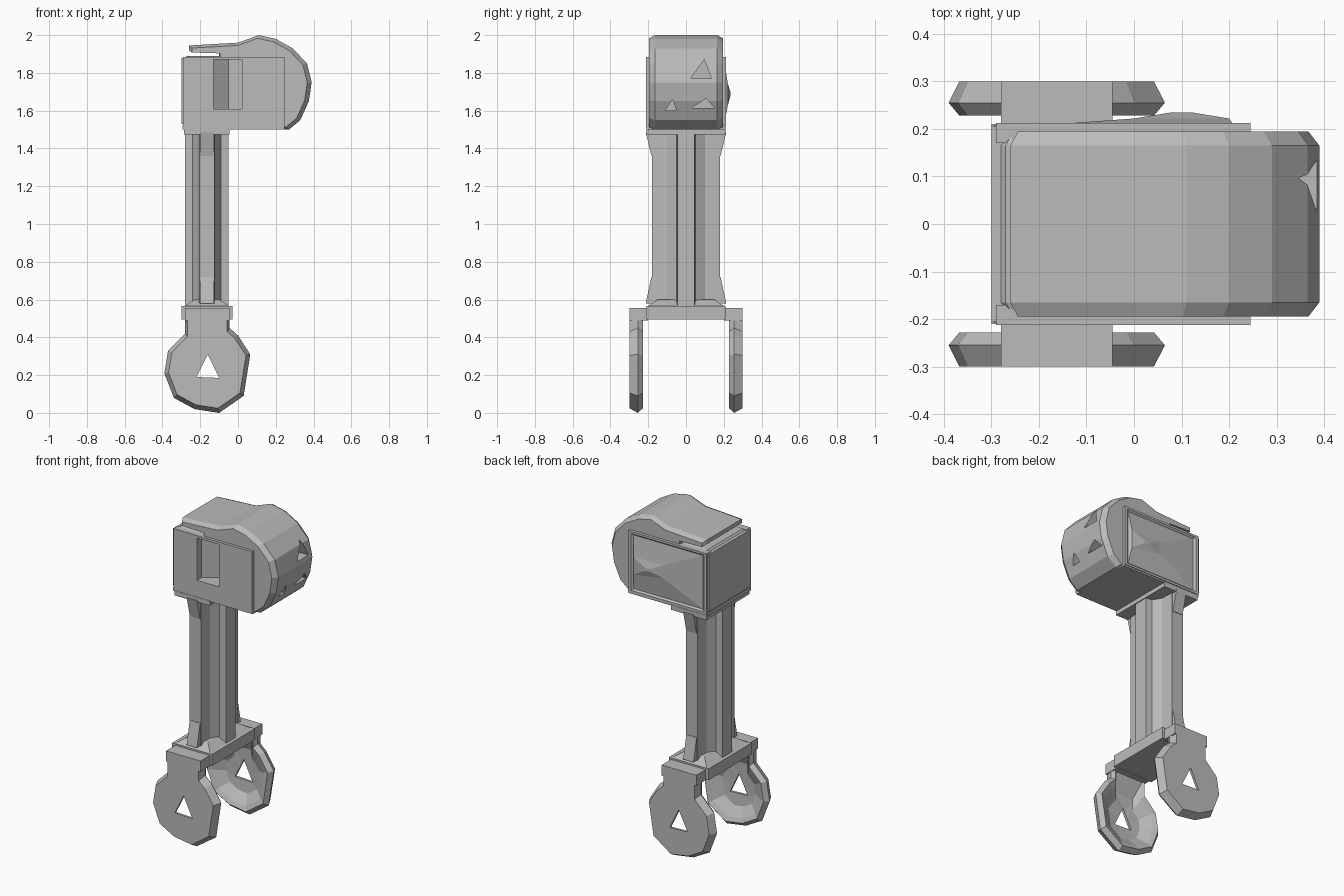
import bpy, bmesh, math
from mathutils import Vector

if "Cube" in bpy.data.objects:
    bpy.data.objects.remove(bpy.data.objects["Cube"])

grey = bpy.data.materials.new("light_grey")
grey.use_nodes = True
grey.diffuse_color = (0.5, 0.5, 0.5, 1)
grey.node_tree.nodes["Principled BSDF"].inputs["Base Color"].default_value = (0.5, 0.5, 0.5, 1)


def loft(name, loops, ring=False):
    """Skin equal-length point loops; cap the ends, or close into a ring."""
    bm = bmesh.new()
    rows = [[bm.verts.new(p) for p in loop] for loop in loops]
    pairs = list(zip(rows, rows[1:]))
    if ring:
        pairs.append((rows[-1], rows[0]))
    else:
        bm.faces.new(rows[0])
        bm.faces.new(rows[-1])
    n = len(rows[0])
    for a, b in pairs:
        for i in range(n):
            j = (i + 1) % n
            bm.faces.new((a[i], a[j], b[j], b[i]))
    bmesh.ops.recalc_face_normals(bm, faces=bm.faces)
    mesh = bpy.data.meshes.new(name)
    bm.to_mesh(mesh)
    bm.free()
    mesh.materials.append(grey)
    ob = bpy.data.objects.new(name, mesh)
    bpy.context.collection.objects.link(ob)
    return ob


def slab(name, xs, ys, zs, inset=0.0):
    """Box, its top narrowed by the inset."""
    def rect(z, i):
        return [(xs[0] + i, ys[0] + i, z), (xs[1] - i, ys[0] + i, z),
                (xs[1] - i, ys[1] - i, z), (xs[0] + i, ys[1] - i, z)]
    return loft(name, [rect(zs[0], 0), rect(zs[1], inset)])


def cut(target, cutter):
    cutter.hide_render = True
    cutter.hide_viewport = True
    cutter.display_type = 'WIRE'
    mod = target.modifiers.new("cut", 'BOOLEAN')
    mod.operation = 'DIFFERENCE'
    mod.solver = 'EXACT'
    mod.object = cutter


def side_loop(profile, y, s=1.0, cx=0.0, cz=0.0):
    return [(cx + (x - cx) * s, y, cz + (z - cz) * s) for x, z in profile]


# Head housing: rounded nose, overhanging top cover above a slot
head_profile = [(-0.29, 1.5), (0.27, 1.5), (0.33, 1.55), (0.375, 1.65), (0.39, 1.75),
                (0.365, 1.85), (0.29, 1.93), (0.2, 1.98), (0.11, 2.0), (0.0, 1.96),
                (-0.26, 1.945), (-0.26, 1.92), (-0.1, 1.915), (-0.1, 1.89),
                (-0.27, 1.89), (-0.29, 1.87)]
head = loft("head_housing", [side_loop(head_profile, y, s, 0, 1.72)
                             for y, s in ((-0.195, 0.94), (-0.165, 1), (0.165, 1), (0.195, 0.94))])

# Triangular openings in the nose and the underside
for k, (y, z, w, h) in enumerate([(0.08, 1.82, 0.055, 0.05), (-0.08, 1.63, 0.03, 0.03),
                                  (0.09, 1.64, 0.06, 0.025)]):
    tri = [(y - w, z - h), (y + w, z - h), (y + w * 0.3, z + h)]
    cut(head, loft("nose_cutter", [[(x, a, b) for a, b in tri] for x in (0.27, 0.5)]))
cut(head, loft("underside_cutter", [[(0.14, -0.04, z), (0.22, 0.0, z), (0.14, 0.03, z)]
                                    for z in (1.4, 1.55)]))

# Front side panel with a window, and the recess behind it
front_panel = slab("front_panel", (-0.29, 0.245), (-0.213, -0.17), (1.51, 1.885))
window = loft("window_cutter", [[(-0.13, -0.3, z), (0.02, -0.3, z), (0.02, -0.11, z),
                                 (-0.05, -0.11, z), (-0.13, -0.17, z)] for z in (1.61, 1.87)])
cut(front_panel, window)
cut(head, window)

# Back side panel swelling to an off-centre ridge
panel = [(-0.29, 1.51), (0.245, 1.51), (0.245, 1.885), (-0.29, 1.885)]
swell = [(0.0, 1.66), (0.2, 1.63), (0.2, 1.74), (0.0, 1.74)]
rim = side_loop(panel, 0.213, 0.93, -0.02, 1.7)
loft("back_panel", [side_loop(panel, 0.17), side_loop(panel, 0.213), rim,
                    side_loop(panel, 0.203, 0.88, -0.02, 1.7), side_loop(swell, 0.222),
                    side_loop(swell, 0.235, 0.2, 0.1, 1.69)])

# Rear end plate and base strip
slab("rear_plate", (-0.3, -0.26), (-0.205, 0.205), (1.53, 1.88))
slab("base_strip", (-0.295, 0.245), (-0.208, 0.208), (1.5, 1.522))

# Cross-shaped column
CX = -0.165
quarter = [(0.115, 0.045), (0.075, 0.05), (0.045, 0.1), (0.04, 0.18)]
section = []
for sx, sy in ((1, 1), (-1, 1), (-1, -1), (1, -1)):
    pts = quarter if sx * sy > 0 else quarter[::-1]
    section += [(CX + sx * x, sy * y) for x, y in pts]
loft("column", [[(x, y, z) for x, y in section] for z in (0.55, 1.51)])

# Collars at both ends of the column
slab("top_collar", (-0.285, -0.045), (-0.21, 0.21), (1.475, 1.505))
slab("bottom_collar", (-0.29, -0.04), (-0.21, 0.21), (0.56, 0.6), 0.06)
slab("fork_plate", (-0.30, -0.03), (-0.21, 0.21), (0.495, 0.565))

# Wedge braces and the two fork arms
arm = [(-0.045, 0.55), (-0.28, 0.55), (-0.28, 0.42), (-0.37, 0.33), (-0.39, 0.21),
       (-0.34, 0.08), (-0.23, 0.02), (-0.1, 0.0), (0.03, 0.09), (0.065, 0.31),
       (0.0, 0.41), (-0.045, 0.45)]
# Triangular pin hole resampled to the outline's point count
corners = [Vector((-0.16, 0.31)), Vector((-0.22, 0.19)), Vector((-0.1, 0.185))]
hole = [corners[i].lerp(corners[(i + 1) % 3], t / 4) for i in range(3) for t in range(4)]
for side, s in (("front", -1), ("back", 1)):
    for end, za, zb in (("upper", 1.485, 1.36), ("lower", 0.58, 0.72)):
        loft(f"{side}_{end}_brace", [[(x, s * 0.15, za), (x, s * 0.213, za), (x, s * 0.183, zb),
                                      (x, s * 0.15, zb)] for x in (CX - 0.035, CX + 0.035)])
    loft(f"{side}_fork_arm", [
        side_loop(hole, s * 0.3),
        side_loop(arm, s * 0.3, 0.9, CX, 0.25),
        side_loop(arm, s * 0.255, 1, CX, 0.22),
        side_loop(arm, s * 0.228, 0.9, CX, 0.25),
        side_loop(arm, s * 0.24, 0.78, CX, 0.24),
        side_loop(arm, s * 0.28, 0.5, CX, 0.22),
        side_loop(hole, s * 0.285)], ring=True)
    # Tab bridging the arm to the fork plate
    slab(f"{side}_fork_tab", (-0.28, -0.045), tuple(sorted((s * 0.2, s * 0.3))), (0.49, 0.555))
